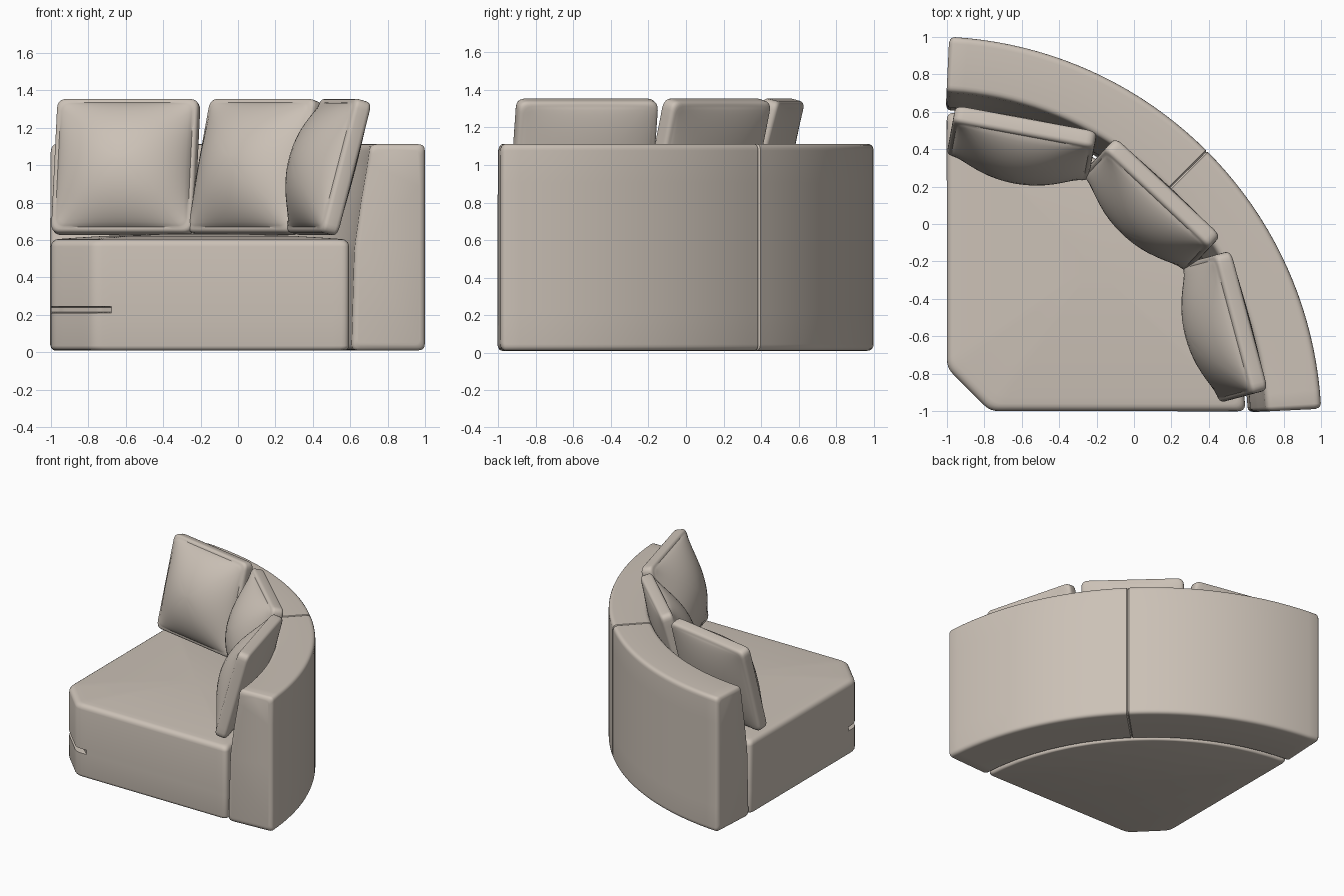
import bpy, bmesh, math
from mathutils import Vector, Matrix

cube = bpy.data.objects.get("Cube")
if cube:
    bpy.data.objects.remove(cube, do_unlink=True)

fabric = bpy.data.materials.new("warm_grey_fabric")
fabric.use_nodes = True
colour = (0.60, 0.535, 0.47, 1)
fabric.diffuse_color = colour
bsdf = fabric.node_tree.nodes["Principled BSDF"]
bsdf.inputs["Base Color"].default_value = colour
bsdf.inputs["Roughness"].default_value = 0.8


def rounded(corners, radius, step=0.05, arc=5):
    """Closed 2D outline with rounded corners and evenly sampled sides."""
    pts, n = [], len(corners)
    cs = [Vector(c) for c in corners]
    for i, c in enumerate(cs):
        to_prev = (cs[i - 1] - c).normalized() * radius
        to_next = (cs[(i + 1) % n] - c).normalized() * radius
        a, b = c + to_prev, c + to_next
        for j in range(arc + 1):
            t = j / arc
            pts.append(a * (1 - t) ** 2 + c * 2 * t * (1 - t) + b * t * t)
        nxt = cs[(i + 1) % n]
        end = nxt + (c - nxt).normalized() * radius
        cuts = int((end - b).length / step)
        pts += [b.lerp(end, j / (cuts + 1)) for j in range(1, cuts + 1)]
    return pts


def loft(name, outline, centre, rings, shape):
    """Skin rings of (scale, inset, height); shape maps each point to 3D."""
    centre = Vector(centre)
    half = [(max(p[i] for p in outline) - min(p[i] for p in outline)) / 2 for i in (0, 1)]
    bm = bmesh.new()
    loops = []
    for k, inset, h in rings:
        loop = []
        for p in outline:
            d = p - centre
            x = centre.x + d.x * k * (1 - inset / half[0])
            y = centre.y + d.y * k * (1 - inset / half[1])
            loop.append(bm.verts.new(shape(x, y, h, k)))
        loops.append(loop)
    n = len(outline)
    for a, b in zip(loops, loops[1:]):
        for i in range(n):
            j = (i + 1) % n
            bm.faces.new((a[i], a[j], b[j], b[i]))
    bm.faces.new(loops[0][::-1])
    bm.faces.new(loops[-1])
    bmesh.ops.recalc_face_normals(bm, faces=bm.faces)
    mesh = bpy.data.meshes.new(name)
    bm.to_mesh(mesh)
    bm.free()
    mesh.materials.append(fabric)
    mesh.polygons.foreach_set("use_smooth", [True] * len(mesh.polygons))
    mesh.set_sharp_from_angle(angle=math.radians(40))
    obj = bpy.data.objects.new(name, mesh)
    bpy.context.collection.objects.link(obj)
    return obj


def quarter_round(r, h, sign, steps=4):
    """Rings easing from inset r to zero; h is the outermost height."""
    rings = []
    for i in range(steps + 1):
        a = math.pi / 2 * i / steps
        rings.append((1, r * (1 - math.sin(a)), h + sign * r * (1 - math.cos(a))))
    return rings


PIVOT = -1.09  # centre of the curved back, on the diagonal

# Seat: quarter sector with a cut front corner, domed top and a corner slit
SEAT_R = 1.69
seat_corners = [(-1, -0.77), (-0.77, -1)]
for i in range(17):
    a = math.radians(3 + 84 * i / 16)
    seat_corners.append((PIVOT + SEAT_R * math.cos(a), PIVOT + SEAT_R * math.sin(a)))
seat_outline = rounded(seat_corners, 0.045)


def seat_shape(x, y, h, k):
    if 0.212 < h < 0.242:
        push = 0.04 * min(1, max(0, (-1.68 - x - y) / 0.08))
        x, y = x + push, y + push
    return Vector((x, y, h))


seat_rings = quarter_round(0.025, 0.01, 1)
seat_rings += [(1, 0, h) for h in (0.21, 0.215, 0.24, 0.245)]
seat_rings += quarter_round(0.04, 0.605, -1)[::-1]
seat_rings += [(k, 0.04, 0.605 + 0.03 * (1 - k * k)) for k in (0.95, 0.85, 0.7, 0.5, 0.3, 0.1)]
loft("seat", seat_outline, (-0.22, -0.22), seat_rings, seat_shape)

# Curved back: sloping section swept around the pivot, with a middle seam
back_outline = rounded([(1.70, 0.01), (2.093, 0.01), (2.093, 1.112), (1.80, 1.112),
                        (1.785, 1.0), (1.75, 0.8), (1.715, 0.55)], 0.035, step=0.2)
START, END, MIDDLE = 2.8, 87.2, 45
END_ROUND = 0.8
back_rings = [(1, 0.03, START), (1, 0.012, START + 0.2), (1, 0.003, START + 0.5)]
sweep = [START + END_ROUND + (MIDDLE - 0.25 - START - END_ROUND) * i / 20 for i in range(21)]
back_rings += [(1, 0, a) for a in sweep]
back_rings += [(1, 0.008, MIDDLE)]
back_rings += [(k, i, 90 - a) for k, i, a in back_rings[-2::-1]]


def back_shape(r, z, angle, k):
    a = math.radians(angle)
    return Vector((PIVOT + r * math.cos(a), PIVOT + r * math.sin(a), z))


loft("curved_back", back_outline, (1.90, 0.56), back_rings, back_shape)

# Back cushions: bordered pillows, full at the front and leaning backwards
W, H, RIM, EDGE = 0.77, 0.74, 0.048, 0.025
cushion_outline = rounded([(-W / 2, -H / 2), (W / 2, -H / 2), (W / 2, H / 2), (-W / 2, H / 2)],
                          0.05, step=0.045)
domes = (0.98, 0.94, 0.88, 0.8, 0.7, 0.58, 0.45, 0.3, 0.15, 0.03)
front_half = [(k, EDGE, -RIM) for k in domes[::-1]] + quarter_round(EDGE, -RIM, 1)
cushion_rings = front_half + [(k, i, -h) for k, i, h in front_half[::-1]]


def cushion_shape(x, z, h, k):
    u, v = x / (W / 2 - EDGE), z / (H / 2 - EDGE)
    bulge = 0
    if k < 1:
        bulge = (max(0, 1 - u * u) * max(0, 1 - v * v)) ** 0.75
    return Vector((x, h + bulge * (-0.16 if h < 0 else 0.05), z))


for name, x, y, turn in (("right_cushion", -0.6, 0.43, -10.5),
                         ("corner_cushion", 0.09, 0.10, -43),
                         ("left_cushion", 0.485, -0.55, -75)):
    cushion = loft(name, cushion_outline, (0, 0), cushion_rings, cushion_shape)
    cushion.matrix_world = (Matrix.Translation((x, y, 0.99))
                            @ Matrix.Rotation(math.radians(turn), 4, 'Z')
                            @ Matrix.Rotation(math.radians(-15), 4, 'X'))
